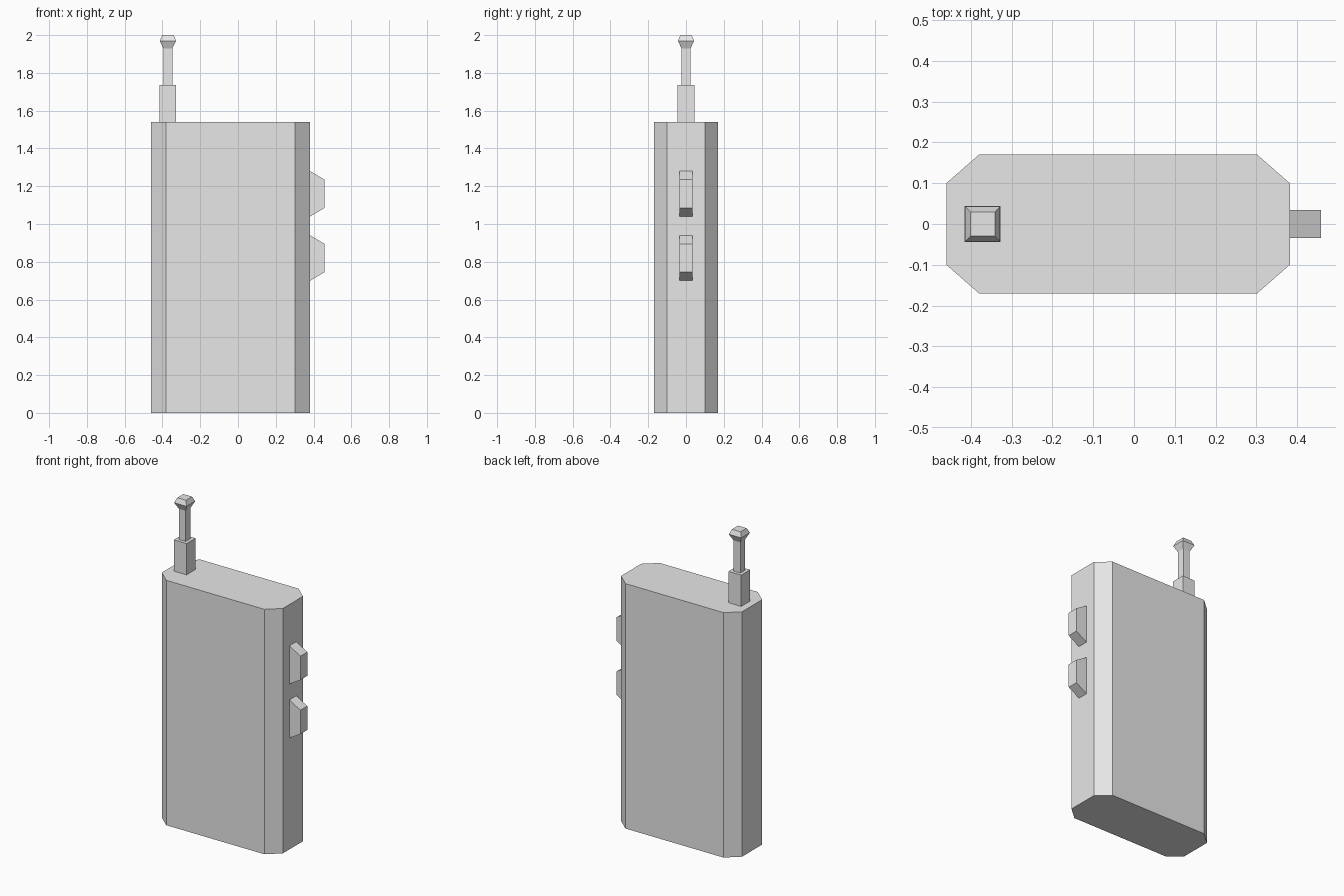
import bpy
import bmesh

cube = bpy.data.objects.get("Cube")
if cube:
    bpy.data.objects.remove(cube, do_unlink=True)

grey = bpy.data.materials.new("light grey")
grey.use_nodes = True
grey.diffuse_color = (0.8, 0.8, 0.8, 1)
grey.node_tree.nodes["Principled BSDF"].inputs["Base Color"].default_value = (0.8, 0.8, 0.8, 1)


def loft(name, rings):
    """Flat-shaded solid through matching rings of points, capped at both ends."""
    bm = bmesh.new()
    loops = [[bm.verts.new(p) for p in ring] for ring in rings]
    for a, b in zip(loops, loops[1:]):
        n = len(a)
        for i in range(n):
            j = (i + 1) % n
            bm.faces.new((a[i], a[j], b[j], b[i]))
    bm.faces.new(loops[0])
    bm.faces.new(loops[-1])
    bmesh.ops.recalc_face_normals(bm, faces=bm.faces)
    mesh = bpy.data.meshes.new(name)
    bm.to_mesh(mesh)
    bm.free()
    mesh.materials.append(grey)
    obj = bpy.data.objects.new(name, mesh)
    bpy.context.collection.objects.link(obj)
    return obj


def square(cx, half, z):
    return [(cx + sx * half, sy * half, z)
            for sx, sy in ((-1, -1), (1, -1), (1, 1), (-1, 1))]


# Case: a rectangle with chamfered corners, extruded upward
outline = [(-0.38, -0.17), (0.302, -0.17), (0.382, -0.1), (0.382, 0.1),
           (0.302, 0.17), (-0.38, 0.17), (-0.46, 0.1), (-0.46, -0.1)]
loft("case", [[(x, y, z) for x, y in outline] for z in (0, 1.54)])

# Antenna: square base, thin stem and flared tip
ax = -0.371
loft("antenna_base", [square(ax, 0.044, z) for z in (1.54, 1.737)])
loft("antenna_stem", [square(ax, 0.024, z) for z in (1.737, 1.93)])
loft("antenna_tip", [square(ax, h, z)
                     for h, z in ((0.024, 1.93), (0.043, 1.97), (0.03, 2.0))])

# Side buttons: wedges with sloped top and bottom
for name, zc in (("upper_button", 1.16), ("lower_button", 0.82)):
    loft(name, [[(x, sy * 0.034, zc + sz * h)
                 for sy, sz in ((-1, -1), (1, -1), (1, 1), (-1, 1))]
                for x, h in ((0.382, 0.12), (0.458, 0.075))])
